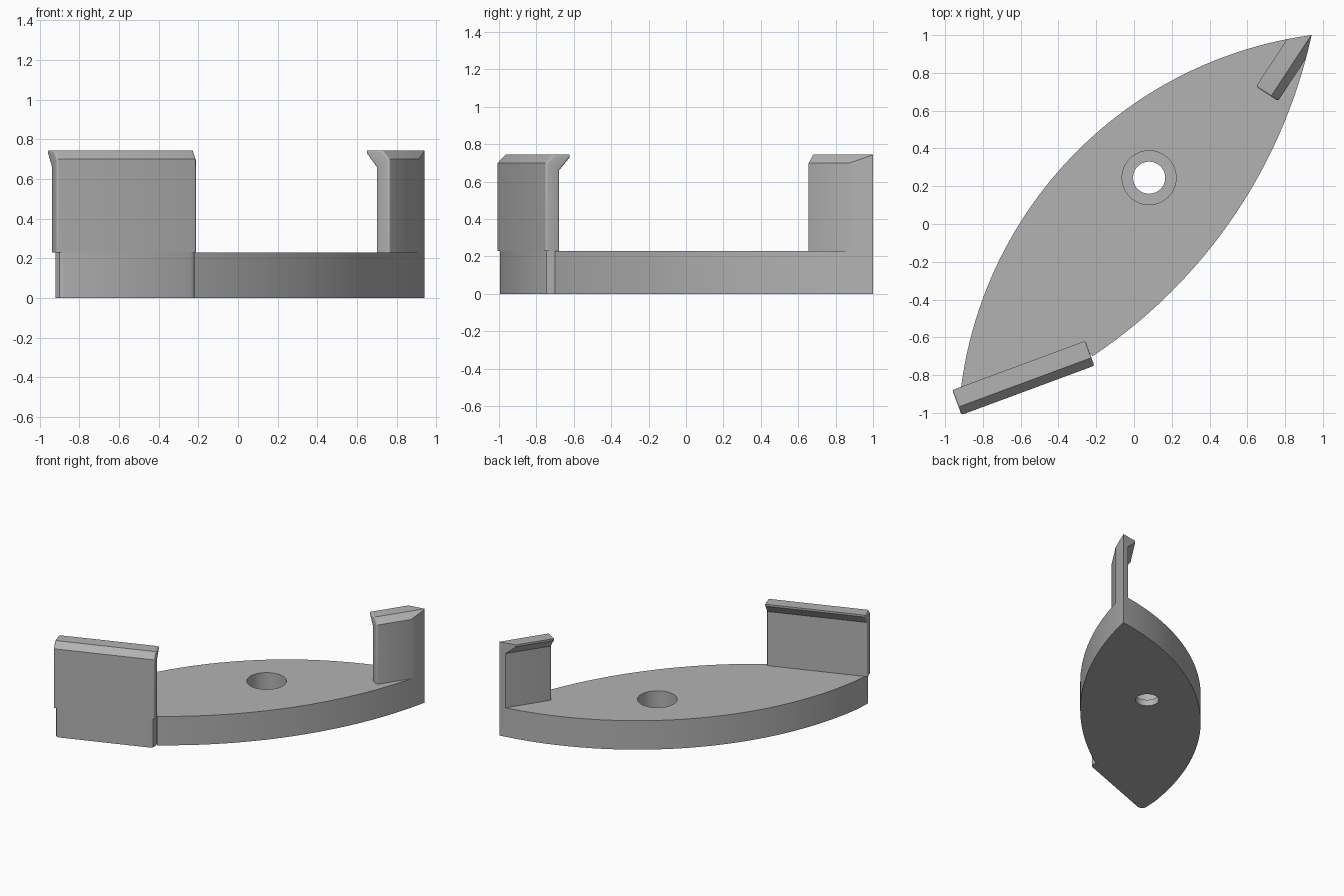
import bpy, bmesh, math
from mathutils import Vector

if "Cube" in bpy.data.objects:
    bpy.data.objects.remove(bpy.data.objects["Cube"], do_unlink=True)

PLATE_TOP = 0.23
grey = bpy.data.materials.new("plain grey")
grey.use_nodes = True
grey.diffuse_color = (0.45, 0.45, 0.45, 1)
grey.node_tree.nodes["Principled BSDF"].inputs["Base Color"].default_value = grey.diffuse_color


def arc(a, b, c, steps=48):
    """Points on the circle arc from a to c through b."""
    a, b, c = Vector(a), Vector(b), Vector(c)
    d1, d2 = b - a, c - b
    k1, k2 = d1.dot((a + b) / 2), d2.dot((b + c) / 2)
    det = d1.x * d2.y - d1.y * d2.x
    centre = Vector(((k1 * d2.y - k2 * d1.y) / det, (d1.x * k2 - d2.x * k1) / det))
    r = (a - centre).length
    start = math.atan2(*(a - centre).yx)
    sweep = math.remainder(math.atan2(*(c - centre).yx) - start, math.tau)
    return [centre + r * Vector((math.cos(start + sweep * i / steps),
                                 math.sin(start + sweep * i / steps)))
            for i in range(steps + 1)]


def make_object(name, bm):
    bmesh.ops.recalc_face_normals(bm, faces=bm.faces)
    mesh = bpy.data.meshes.new(name)
    bm.to_mesh(mesh)
    bm.free()
    obj = bpy.data.objects.new(name, mesh)
    bpy.context.collection.objects.link(obj)
    mesh.materials.append(grey)
    return obj


def extrude(points, offset):
    """Solid made by sweeping a closed outline along an offset."""
    bm = bmesh.new()
    face = bm.faces.new([bm.verts.new(p) for p in points])
    swept = bmesh.ops.extrude_face_region(bm, geom=[face], use_keep_orig=True)
    moved = [g for g in swept["geom"] if isinstance(g, bmesh.types.BMVert)]
    bmesh.ops.translate(bm, verts=moved, vec=offset)
    return bm


def prism(name, outline, z0, z1):
    return make_object(name, extrude([(p[0], p[1], z0) for p in outline], (0, 0, z1 - z0)))


def boolean(obj, cutter, operation):
    cutter.hide_render = True
    mod = obj.modifiers.new("cut", "BOOLEAN")
    mod.object, mod.operation, mod.solver = cutter, operation, "EXACT"
    bpy.context.view_layer.objects.active = obj
    bpy.ops.object.modifier_apply(modifier=mod.name)
    bpy.data.objects.remove(cutter, do_unlink=True)


def hooked_wall(name, origin, angle, u0, u1):
    """Upright wall with an outer chamfer and a lip overhanging inwards."""
    origin = Vector(origin)
    along = Vector((math.cos(angle), math.sin(angle), 0))
    inward = Vector((-along.y, along.x, 0))
    section = [(0, PLATE_TOP), (0, 0.70), (0.045, 0.745), (0.14, 0.745),
               (0.14, 0.73), (0.08, 0.66), (0.08, PLATE_TOP)]
    bm = extrude([origin + along * u0 + inward * n + Vector((0, 0, z)) for n, z in section],
                 along * (u1 - u0))
    # round the rims of both ends, leaving the foot square
    rims = [e for e in bm.edges
            if abs((e.verts[0].co - e.verts[1].co).dot(along)) < 0.001
            and max(v.co.z for v in e.verts) > PLATE_TOP + 0.01]
    bmesh.ops.bevel(bm, geom=rims, offset=0.03, segments=4, profile=0.5,
                    affect="EDGES", clamp_overlap=True)
    return make_object(name, bm)


# Pointed leaf outline with a straight front side under the wide wall
wall_origin, wall_angle = (-0.885, -1.0, 0), math.radians(20.3)
ca, sa = math.cos(wall_angle), math.sin(wall_angle)
front_side = [(wall_origin[0] + u * ca - n * sa, wall_origin[1] + u * sa + n * ca)
              for u, n in [(-0.022, 0.04), (-0.012, 0.012), (0.013, 0),
                           (0.683, 0), (0.708, 0.01), (0.718, 0.035), (0.718, 0.07)]]
tip = (0.94, 1.0)
outline = (arc(tip, (-0.4, 0.28), (-0.915, -0.86)) + front_side
           + arc((-0.22, -0.70), (0.5, 0), tip)[:-1])

# Base plate with a counterbored screw hole
plate = prism("base_plate", outline, 0, PLATE_TOP)
for radius, bottom in [(0.085, -0.1), (0.143, 0.05)]:
    circle = [(0.08 + radius * math.cos(i * math.tau / 64),
               0.245 + radius * math.sin(i * math.tau / 64)) for i in range(64)]
    boolean(plate, prism("hole_cutter", circle, bottom, 0.4), "DIFFERENCE")

# Wide front wall and narrow rear post, the post trimmed to the leaf outline
wall = hooked_wall("front_wall", wall_origin, wall_angle, -0.03, 0.72)
post = hooked_wall("rear_post", (0.90, 0.86, 0), math.radians(56.7), -0.25, 0.35)
boolean(post, prism("post_trimmer", outline, 0.1, 1), "INTERSECT")

bpy.ops.object.select_all(action="DESELECT")
for obj in (plate, wall, post):
    obj.select_set(True)
bpy.context.view_layer.objects.active = plate
bpy.ops.object.shade_smooth_by_angle(angle=math.radians(30))
